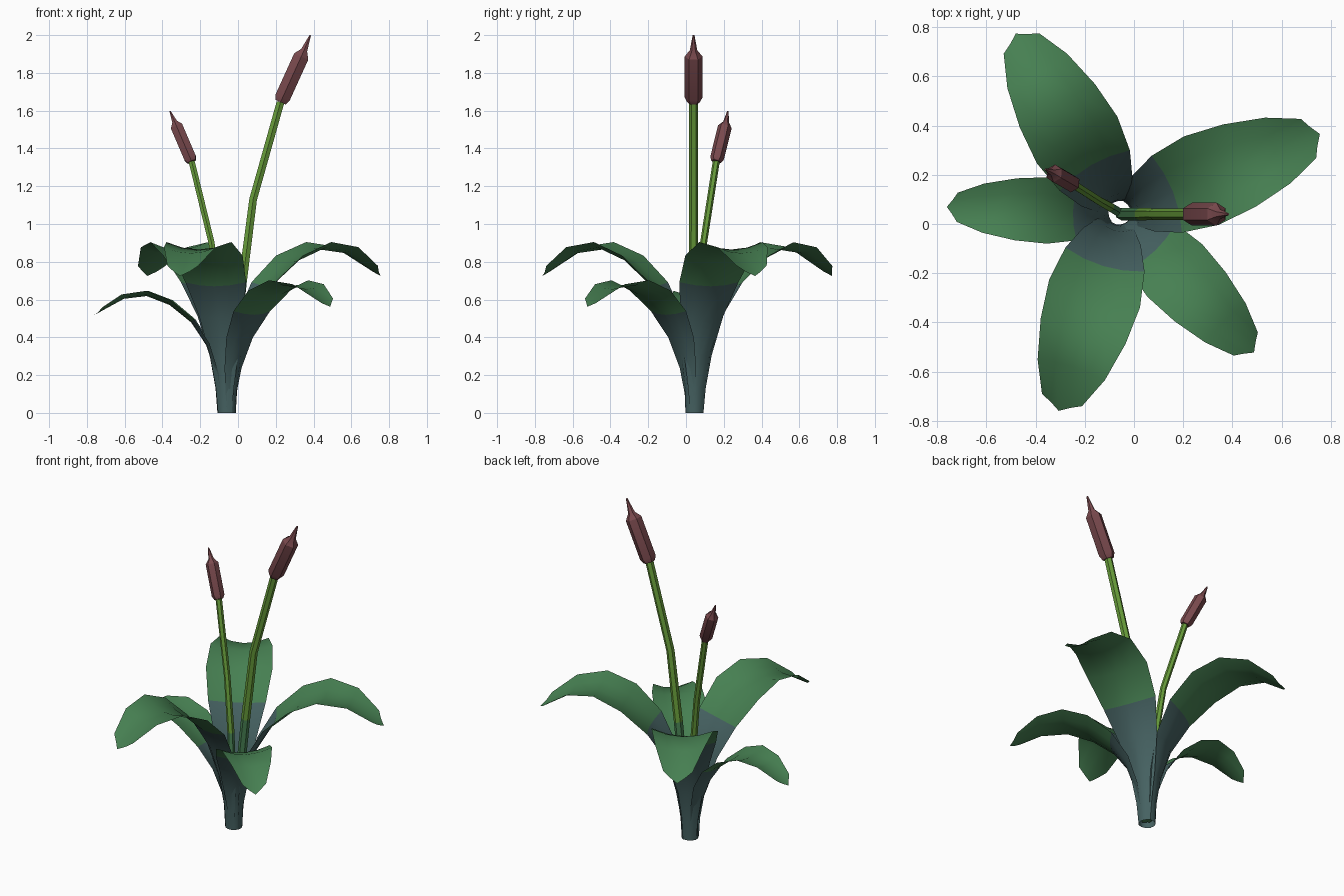
import bpy, bmesh, math
from mathutils import Vector

if "Cube" in bpy.data.objects:
    bpy.data.objects.remove(bpy.data.objects["Cube"])


def material(name, rgb):
    m = bpy.data.materials.new(name)
    m.diffuse_color = (*rgb, 1)
    m.use_nodes = True
    m.node_tree.nodes["Principled BSDF"].inputs["Base Color"].default_value = m.diffuse_color
    return m


TEAL = material("leaf_base_teal", (0.061, 0.122, 0.122))
GREEN = material("leaf_green", (0.062, 0.215, 0.084))
LIME = material("stem_lime", (0.135, 0.33, 0.042))
BROWN = material("seed_head_red_brown", (0.195, 0.068, 0.076))
CENTRE = Vector((-0.06, 0.045, 0))


def finish(bm, name, mats, angle):
    mesh = bpy.data.meshes.new(name)
    bm.to_mesh(mesh)
    bm.free()
    for m in mats:
        mesh.materials.append(m)
    obj = bpy.data.objects.new(name, mesh)
    bpy.context.collection.objects.link(obj)
    bpy.ops.object.select_all(action='DESELECT')
    bpy.context.view_layer.objects.active = obj
    obj.select_set(True)
    bpy.ops.object.shade_smooth_by_angle(angle=math.radians(angle))
    return obj


# Leaf midrib: distance out, height, half width, cup depth
LEAF = [(0.048, 0, 0.038, 0.015), (0.055, 0.13, 0.05, 0.02), (0.078, 0.30, 0.078, 0.028),
        (0.135, 0.50, 0.122, 0.032), (0.235, 0.67, 0.168, 0.035), (0.38, 0.80, 0.193, 0.04),
        (0.53, 0.865, 0.18, 0.04), (0.68, 0.845, 0.143, 0.035), (0.876, 0.725, 0.085, 0.02)]


def leaf(name, degrees, length, height, width):
    a = math.radians(degrees)
    out = Vector((math.cos(a), math.sin(a), 0))
    side = Vector((-math.sin(a), math.cos(a), 0))
    pts = [Vector((r * length if i else r, z * height)) for i, (r, z, _, _) in enumerate(LEAF)]
    bm = bmesh.new()
    rows = []
    last = len(pts) - 1
    for i, p in enumerate(pts):
        t = (pts[min(i + 1, last)] - pts[max(i - 1, 0)]).normalized()
        n = Vector((-t.y, t.x))
        row = []
        for s in (-1, -0.5, 0, 0.5, 1):
            q = p + n * LEAF[i][3] * width * s * s
            if i == last:                      # pointed tip
                q -= t * 0.07 * length * abs(s)
            z = max(q.y, 0) if i else 0
            row.append(bm.verts.new(CENTRE + out * q.x + side * s * LEAF[i][2] * width
                                    + Vector((0, 0, z))))
        rows.append(row)
    for i in range(last):
        for j in range(4):
            f = bm.faces.new((rows[i][j], rows[i + 1][j], rows[i + 1][j + 1], rows[i][j + 1]))
            f.material_index = 0 if i < 4 else 1
            f.normal_update()
    for f in bm.faces:
        f.normal_flip()                        # upper side faces up
    finish(bm, name, [TEAL, GREEN], 50)


leaf("leaf_right", 21.5, 1.0, 1.0, 1.0)
leaf("leaf_back", 120, 0.96, 1.0, 0.98)
leaf("leaf_front", -107, 0.96, 1.0, 1.0)
leaf("leaf_front_right", -46, 0.9, 0.775, 0.8)
leaf("leaf_left", 178, 0.8, 0.715, 0.7)


def tube(name, path, radii, mats, index=lambda i: 0, sides=6):
    """Low-poly tube through path, one ring per point."""
    path = [Vector(p) for p in path]
    bm = bmesh.new()
    rings = []
    for i, p in enumerate(path):
        t = (path[min(i + 1, len(path) - 1)] - path[max(i - 1, 0)]).normalized()
        u = (Vector((0, 1, 0)) - t * t.y).normalized()
        v = t.cross(u)
        rings.append([bm.verts.new(p + (u * math.cos(k * math.tau / sides)
                                        + v * math.sin(k * math.tau / sides)) * radii[i])
                      for k in range(sides)])
    for i in range(len(rings) - 1):
        for k in range(sides):
            m = (k + 1) % sides
            f = bm.faces.new((rings[i][k], rings[i][m], rings[i + 1][m], rings[i + 1][k]))
            f.material_index = index(i)
    bm.faces.new(rings[0][::-1])
    bm.faces.new(rings[-1]).material_index = index(len(rings) - 2)
    bmesh.ops.recalc_face_normals(bm, faces=bm.faces[:])
    finish(bm, name, mats, 30)


def cattail(name, path, top, tip, r):
    # Stem: green near the base, lime above
    tube(name + "_stem", path, [r * 0.55] * 2 + [r * 0.5] * 2, [GREEN, LIME],
         lambda i: 0 if i == 0 else 1)
    # Seed head with chamfered ends and a thin spike
    a, b = Vector(path[-1]), Vector(top)
    spine = [a, a.lerp(b, 0.09), a.lerp(b, 0.88), b, Vector(tip)]
    tube(name + "_seed_head", spine, [r * 0.72, r, r, r * 0.42, r * 0.1], [BROWN])


cattail("tall", [(-0.05, 0.04, 0.02), (0.025, 0.04, 0.70), (0.08, 0.04, 1.13), (0.225, 0.04, 1.645)],
        (0.35, 0.04, 1.92), (0.383, 0.04, 2.0), 0.047)
cattail("short", [(-0.065, 0.05, 0.02), (-0.098, 0.07, 0.57), (-0.14, 0.093, 0.90), (-0.245, 0.16, 1.33)],
        (-0.335, 0.212, 1.54), (-0.36, 0.222, 1.598), 0.037)
